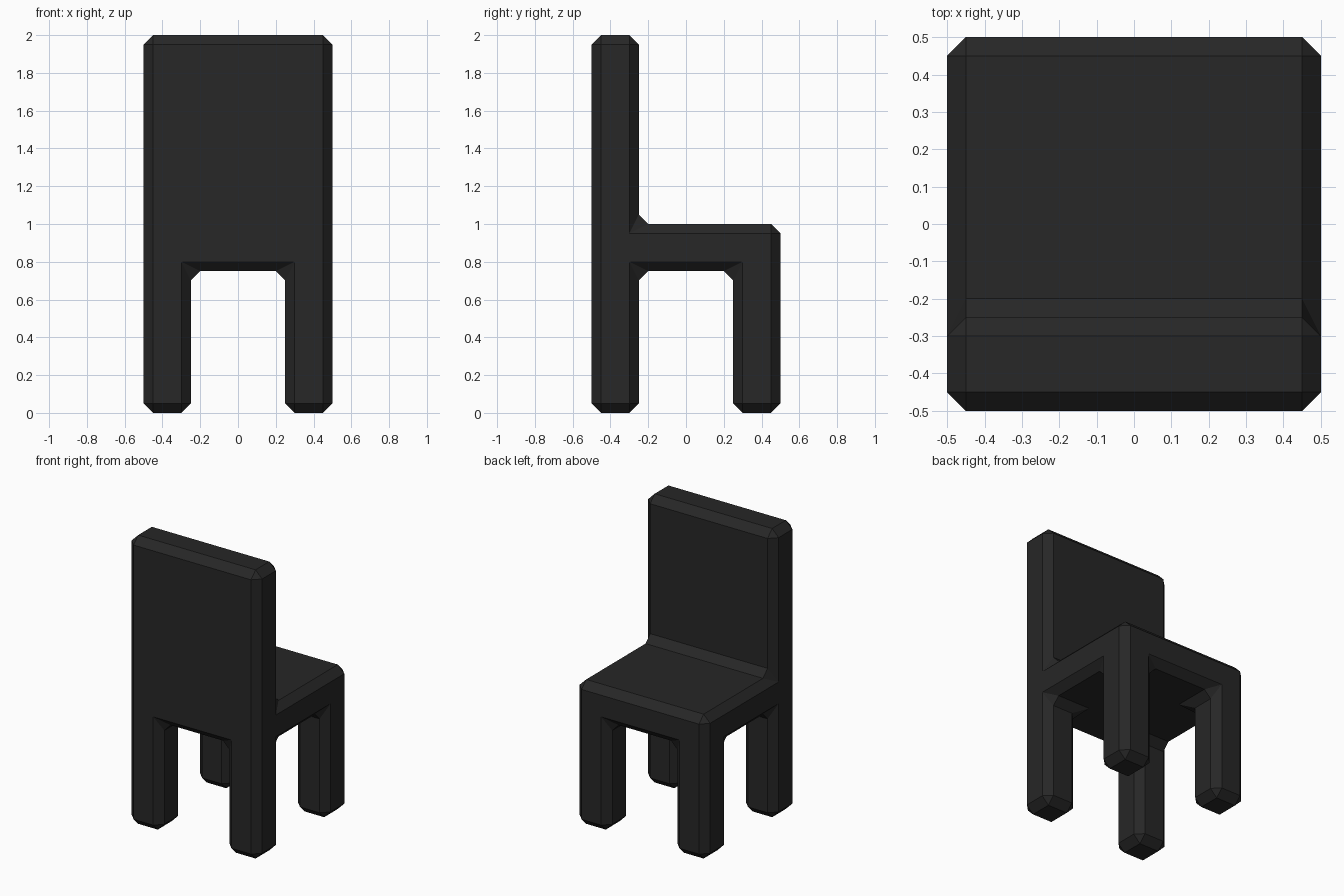
import bpy
import bmesh

if "Cube" in bpy.data.objects:
    bpy.data.objects.remove(bpy.data.objects["Cube"])

# One continuous chair body, described as filled cells between these planes
PLAN = [-0.5, -0.25, 0.25, 0.5]
LEVELS = [0.0, 0.75, 1.0, 2.0]
BEVEL = 0.05


def solid(i, j, k):
    if not all(0 <= n < 3 for n in (i, j, k)):
        return False
    if k == 0:                      # four corner legs
        return i != 1 and j != 1
    if k == 1:                      # full seat slab
        return True
    return j == 0                   # backrest along the front side


bm = bmesh.new()
verts = {}


def vert(key):
    if key not in verts:
        verts[key] = bm.verts.new((PLAN[key[0]], PLAN[key[1]], LEVELS[key[2]]))
    return verts[key]


# Skin every exposed cell side
for i in range(3):
    for j in range(3):
        for k in range(3):
            if not solid(i, j, k):
                continue
            for axis in range(3):
                for side in (0, 1):
                    near = [i, j, k]
                    near[axis] += 1 if side else -1
                    if solid(*near):
                        continue
                    ring = []
                    for u, v in ((0, 0), (1, 0), (1, 1), (0, 1)):
                        c = [i, j, k]
                        c[axis] += side
                        c[(axis + 1) % 3] += u
                        c[(axis + 2) % 3] += v
                        ring.append(vert(tuple(c)))
                    bm.faces.new(ring if side else ring[::-1])

# Merge coplanar faces so only true corners remain
bmesh.ops.dissolve_limit(bm, angle_limit=0.02, verts=bm.verts[:], edges=bm.edges[:])
bm.normal_update()

mesh = bpy.data.meshes.new("chair")
bm.to_mesh(mesh)
bm.free()

# Single dark colour
dark = bpy.data.materials.new("charcoal")
dark.diffuse_color = (0.02, 0.02, 0.02, 1.0)
dark.use_nodes = True
dark.node_tree.nodes["Principled BSDF"].inputs["Base Color"].default_value = dark.diffuse_color
mesh.materials.append(dark)

chair = bpy.data.objects.new("chair", mesh)
bpy.context.collection.objects.link(chair)

# Flat chamfer on all outer and inner corners
bevel = chair.modifiers.new("chamfer", 'BEVEL')
bevel.width = BEVEL
bevel.segments = 1
bevel.limit_method = 'ANGLE'
bevel.use_clamp_overlap = False
